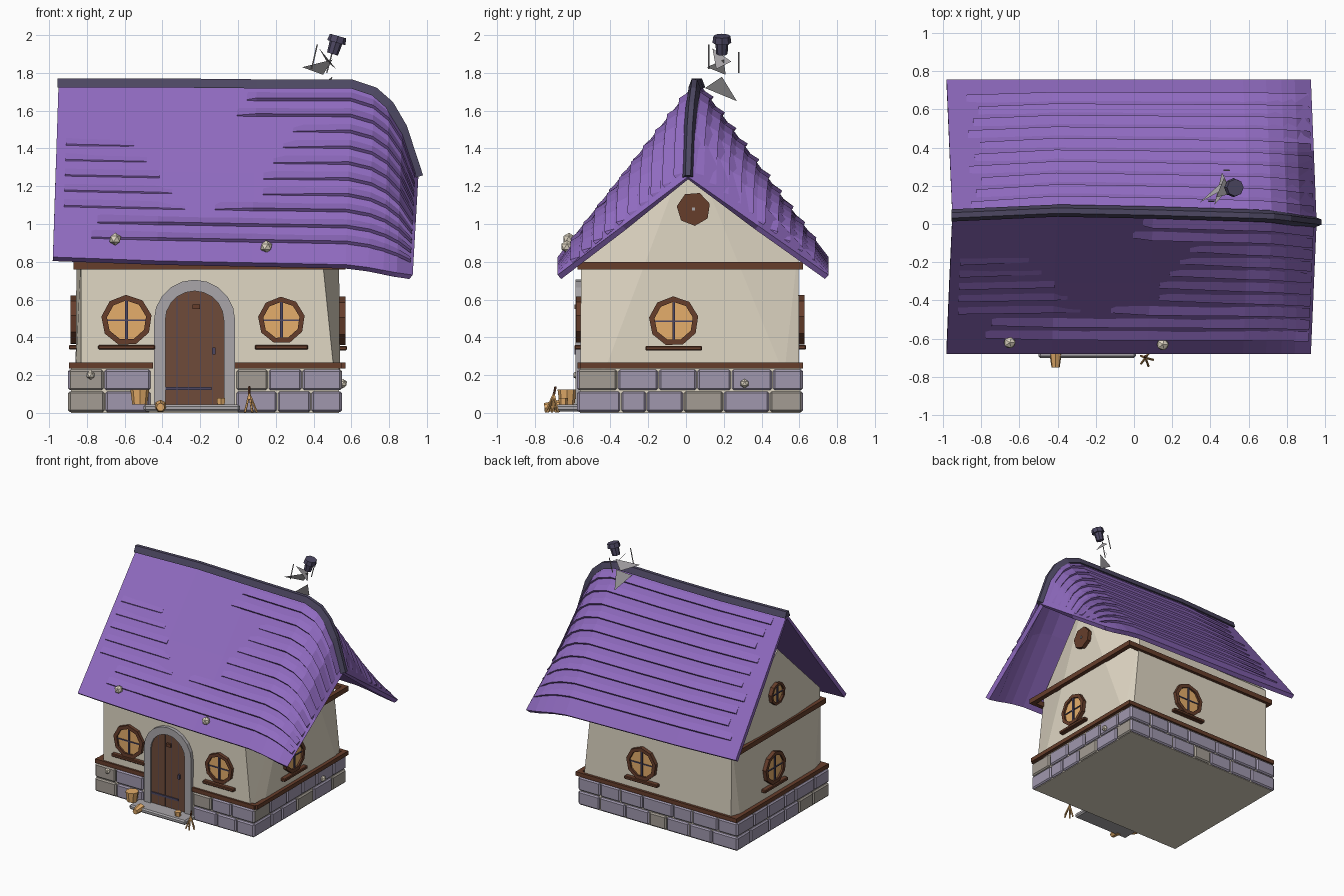
import bpy, bmesh, math, random
from mathutils import Matrix, Vector

if "Cube" in bpy.data.objects:
    bpy.data.objects.remove(bpy.data.objects["Cube"])
random.seed(4)

def mat(name, r, g, b):
    m = bpy.data.materials.new(name)
    m.diffuse_color = tuple((c / 255) ** 2.2 for c in (r, g, b)) + (1,)
    m.use_nodes = True
    m.node_tree.nodes["Principled BSDF"].inputs["Base Color"].default_value = m.diffuse_color
    return m

PURPLE = mat("roof purple", 142, 106, 190)
SLATE = mat("dark slate", 78, 73, 98)
CREAM = mat("cream plaster", 222, 213, 194)
WOOD = mat("brown timber", 102, 64, 47)
DOOR = mat("door brown", 110, 76, 60)
GOLD = mat("window gold", 228, 172, 106)
LILAC = mat("lilac stone", 158, 150, 172)
BEIGE = mat("beige stone", 162, 155, 146)
GREY = mat("grey stone", 168, 165, 168)

def mesh(name, verts, faces, *mats, M=None, fix=True):
    me = bpy.data.meshes.new(name)
    me.from_pydata([tuple(v) for v in verts], [], faces)
    if M:
        me.transform(M)
    if fix:
        bm = bmesh.new()
        bm.from_mesh(me)
        bmesh.ops.recalc_face_normals(bm, faces=bm.faces)
        bm.to_mesh(me)
        bm.free()
    for m in mats:
        me.materials.append(m)
    o = bpy.data.objects.new(name, me)
    bpy.context.collection.objects.link(o)
    return o

def bevel(o, w):
    b = o.modifiers.new("bevel", 'BEVEL')
    b.width, b.segments = w, 1
    return o

def box(name, lo, hi, m, w=0, M=None):
    v = [(x, y, z) for x in (lo[0], hi[0]) for y in (lo[1], hi[1]) for z in (lo[2], hi[2])]
    f = [(0, 1, 3, 2), (4, 6, 7, 5), (0, 4, 5, 1), (2, 3, 7, 6), (0, 2, 6, 4), (1, 5, 7, 3)]
    o = mesh(name, v, f, m, M=M)
    return bevel(o, w) if w else o

def plate(name, outline, y0, y1, m, M=None):
    n = len(outline)
    v = [(x, y, z) for y in (y0, y1) for x, z in outline]
    f = [tuple(range(n)), tuple(range(n, 2 * n))]
    f += [(i, (i + 1) % n, n + (i + 1) % n, n + i) for i in range(n)]
    return mesh(name, v, f, m, M=M)

def ring(name, outer, inner, y0, y1, m, M=None):
    n = len(outer)
    v = [(x, y, z) for loop, y in ((outer, y0), (outer, y1), (inner, y1), (inner, y0)) for x, z in loop]
    f = [(a * n + i, a * n + (i + 1) % n, (a + 1) % 4 * n + (i + 1) % n, (a + 1) % 4 * n + i)
         for a in range(4) for i in range(n)]
    return mesh(name, v, f, m, M=M)

def circle(r, n, turn=0.0):
    return [(r * math.cos(turn + i * math.tau / n), r * math.sin(turn + i * math.tau / n)) for i in range(n)]

# Plaster walls: hull with right corners that lean in towards the gable peak
bm = bmesh.new()
for s, xe, lean in ((-1, -0.86, 0.03), (1, 0.54, 0.1)):
    for p in ((xe, -0.44, 0.2), (xe, 0.52, 0.2), (xe - s * 0.03, -0.56, 0.2), (xe - s * 0.03, 0.6, 0.2),
              (xe - s * lean, -0.555, 0.88), (xe - s * lean, 0.595, 0.88), (xe - s * 0.01, 0.02, 1.42)):
        bm.verts.new(p)
bmesh.ops.convex_hull(bm, input=bm.verts)
walls = mesh("walls", [], [], CREAM)
bm.to_mesh(walls.data)
bm.free()

# Stone base with two courses of blocks
box("base_core", (-0.885, -0.56, 0), (0.535, 0.605, 0.24), CREAM)
bm = bmesh.new()
def stone(axis, a, b, face, z):
    c = [0, 0, z + 0.053]
    c[axis], c[1 - axis] = (a + b) / 2, face
    d = [0.06, 0.06, 0.11]
    d[axis] = b - a
    new = bmesh.ops.create_cube(bm, size=1, matrix=Matrix.Translation(c) @ Matrix.Diagonal((*d, 1)))
    idx = int(random.random() < 0.2)
    for f in {f for v in new['verts'] for f in v.link_faces}:
        f.material_index = idx
runs = [(0, -0.9, -0.46, -0.547), (0, -0.01, 0.55, -0.547), (0, -0.9, 0.55, 0.59),
        (1, -0.577, 0.62, -0.87), (1, -0.577, 0.62, 0.52)]
for axis, a, b, face in runs:
    for z in (0.006, 0.122):
        n = max(2, round((b - a) / 0.2))
        cuts = [a] + [a + (b - a) * (i + random.uniform(-.2, .2)) / n for i in range(1, n)] + [b]
        for p, q in zip(cuts, cuts[1:]):
            stone(axis, p + 0.003, q - 0.003, face, z)
stones = mesh("base_stones", [], [], LILAC, BEIGE)
bm.to_mesh(stones.data)
bm.free()
bevel(stones, 0.01)

# Timber bands
for nm, z0, z1, front in (("lower", 0.235, 0.268, ((-0.895, -0.45), (-0.02, 0.55))),
                          ("upper", 0.76, 0.8, ((-0.87, 0.57),))):
    for i, (a, b) in enumerate(front):
        box(f"{nm}_band_front_{i}", (a, -0.575, z0), (b, -0.54, z1), WOOD)
    box(nm + "_band_back", (-0.87, 0.585, z0), (0.555, 0.62, z1), WOOD)
    box(nm + "_band_left", (-0.892 if z0 < 0.5 else -0.872, -0.56, z0), (-0.84, 0.62, z1), WOOD)
    box(nm + "_band_right", (0.53, -0.56, z0), (0.568, 0.62, z1), WOOD)

# Round windows with sills
def window(name, x, y, z, turn, r, glass=True, sill=0.15):
    M = Matrix.Translation((x, y, z)) @ Matrix.Rotation(math.radians(turn), 4, 'Z')
    if not glass:
        plate(name + "_boss", circle(r, 7, 0.3), -0.03, 0.02, WOOD, M)
        box(name + "_stud", (-.008, -.037, -.008), (.008, -.025, .008), GREY, 0, M)
        return
    ring(name + "_frame", circle(r, 9, 0.2), circle(r * 0.78, 9, 0.2), -0.028, 0.02, WOOD, M)
    plate(name + "_pane", circle(r * 0.82, 9, 0.2), -0.013, 0.015, GOLD, M)
    k = r * 0.78
    box(name + "_bar_up", (-.007, -.022, -k), (.007, -.01, k), SLATE, 0, M)
    box(name + "_bar_across", (-k, -.02, -.004), (k, -.01, .004), SLATE, 0, M)
    if sill:
        box(name + "_sill", (-sill, -.036, -.155), (sill, .01, -.13), WOOD, .005, M)

window("front_left_window", -0.59, -0.555, 0.49, 0, 0.135)
window("front_right_window", 0.23, -0.555, 0.49, 0, 0.125, sill=0.14)
window("right_window", 0.54, -0.065, 0.485, 90, 0.132)
window("back_window", -0.03, 0.6, 0.49, 180, 0.135)
window("left_window", -0.86, 0.1, 0.49, -90, 0.132)
window("right_gable", 0.535, 0.04, 1.08, 90, 0.09, glass=False)
window("left_gable_window", -0.855, 0.06, 1.08, -90, 0.09, sill=0)

# Arched door, surround and step
def arch(w, spring, z0):
    top = [(-0.23 + w * math.cos(a * math.pi / 10), spring + w * math.sin(a * math.pi / 10)) for a in range(11)]
    return [(-0.23 + w, z0)] + top + [(-0.23 - w, z0)]
ring("door_surround", arch(0.215, 0.49, 0.03), arch(0.155, 0.49, 0.03), -0.585, -0.52, GREY)
plate("door", arch(0.16, 0.49, 0.03), -0.572, -0.53, DOOR)
for i in range(1, 5):
    x = -0.385 + i * 0.062
    h = 0.49 + math.sqrt(0.15 ** 2 - (x + 0.23) ** 2)
    box(f"plank_gap_{i}", (x - .0015, -.574, .04), (x + .0015, -.565, h), SLATE)
box("door_strap", (-.385, -.58, .122), (-.14, -.565, .138), SLATE)
box("door_handle", (-.135, -.59, .31), (-.12, -.565, .345), SLATE)
box("door_knocker", (-.24, -.59, .55), (-.2, -.565, .575), WOOD)
box("door_step", (-.5, -.7, .008), (.01, -.56, .045), GREY, .01)

# Roof: ridge and eave heights by x; t runs from ridge 0 to eave 1
XS = [-0.95, -0.4, 0.1, 0.6, 0.72, 0.8, 0.87, 0.955]
RZ = [1.745, 1.745, 1.74, 1.74, 1.70, 1.63, 1.51, 1.25]
RY = [.045, .07, .06, .045, .04, .03, .02, .01]
EZ = [.825, .805, .795, .785, .77, .755, .742, .73]

def interp(x, table):
    for i in range(len(XS) - 1):
        if x <= XS[i + 1]:
            k = (x - XS[i]) / (XS[i + 1] - XS[i])
            return table[i] + k * (table[i + 1] - table[i])
    return table[-1]

def roof_point(x, t, side, lift=0):
    eave = -0.68 if side < 0 else 0.755
    ry, rz = interp(x, RY), interp(x, RZ)
    return (x - 0.03 * t, ry + t * (eave - ry) + side * 0.79 * lift,
            rz + t * (interp(x, EZ) - rz) + 0.61 * lift)

rows = [(1, -1), (.5, -1), (0, 1), (.5, 1), (1, 1)]
v = [roof_point(x, t, s) for x in XS for t, s in rows]
f = [(i * 5 + j, i * 5 + 5 + j, i * 5 + 6 + j, i * 5 + 1 + j) for i in range(len(XS) - 1) for j in range(4)]
roof = mesh("roof", v, f, PURPLE, fix=False)
sol = roof.modifiers.new("thickness", 'SOLIDIFY')
sol.thickness, sol.offset = 0.034, -1

# Ridge cap swept along the drooping ridge
v, f = [], []
for i, x in enumerate(XS):
    a, b = max(i - 1, 0), min(i + 1, len(XS) - 1)
    n = Vector((RZ[a] - RZ[b], 0, XS[b] - XS[a])).normalized()
    for dy, h in ((-.032, -.022), (-.014, .026), (.014, .026), (.032, -.022)):
        v.append(Vector((x + (-.005 if i == 0 else 0), RY[i] + dy, RZ[i])) + n * h)
for i in range(len(XS) - 1):
    f += [(i * 4 + j, i * 4 + (j + 1) % 4, i * 4 + 4 + (j + 1) % 4, i * 4 + 4 + j) for j in range(4)]
f += [(0, 1, 2, 3), tuple(range(len(v) - 4, len(v)))]
mesh("ridge_cap", v, f, SLATE)

# Shingle courses: thin wedges lifted at the lower lip
def course(name, side, t, x0, x1, lift):
    xs = [x0] + [x for x in XS if x0 < x < x1] + [x1]
    v, f = [], []
    for k, x in enumerate(xs):
        h = lift * (0.25 if k in (0, len(xs) - 1) and abs(x) < 0.9 else 1)
        v += [roof_point(x, t - .05, side, -.002), roof_point(x, t, side, h), roof_point(x, t + .004, side, -.002)]
    for i in range(len(xs) - 1):
        f += [(i * 3 + j, i * 3 + (j + 1) % 3, i * 3 + 3 + (j + 1) % 3, i * 3 + 3 + j) for j in range(3)]
    mesh(name, v, f + [(0, 1, 2), tuple(range(len(v) - 3, len(v)))], PURPLE)
starts = [0.05, 0.0, 0.3, 0.25, 0.2, 0.15, 0.15, -0.1, -0.72, -0.75]
for k in range(10):
    t = 0.09 + k * 0.088
    course(f"front_course_{k}", -1, t, starts[k], 0.94, 0.02)
    if 2 < k < 8:
        course(f"front_left_course_{k}", -1, t, -0.9, -0.75 + k * 0.07, 0.008)
    course(f"back_course_{k}", 1, t, -0.85 + 0.03 * (k % 3), 0.94, 0.02)

# Chimney fragments and dark pot above the roof
mesh("chimney_shards", [(.34, .11, 1.83), (.5, .2, 1.87), (.45, .21, 1.79), (.42, .1, 1.72), (.5, .19, 1.78),
     (.46, .27, 1.65), (.52, .16, 1.82), (.43, .14, 1.93), (.47, .24, 1.86)],
     [(0, 1, 2), (3, 4, 5), (6, 7, 8)], GREY)
def bar(name, p, q, r, m, r2=None, sides=5):
    p, q = Vector(p), Vector(q)
    bm = bmesh.new()
    bmesh.ops.create_cone(bm, cap_ends=True, segments=sides, radius1=r, radius2=r if r2 is None else r2,
                          depth=(q - p).length)
    bm.transform(Matrix.Translation((p + q) / 2) @ (q - p).to_track_quat('Z', 'Y').to_matrix().to_4x4())
    o = mesh(name, [], [], m)
    bm.to_mesh(o.data)
    bm.free()
bar("chimney_edge_left", (.39, .12, 1.82), (.42, .12, 1.95), .004, GREY)
bar("chimney_edge_right", (.47, .28, 1.8), (.5, .28, 1.91), .004, GREY)
bar("chimney_pot", (.5, .19, 1.9), (.52, .19, 1.965), .03, SLATE, .035, 8)
bar("chimney_pot_rim", (.52, .19, 1.96), (.53, .19, 1.995), .05, SLATE, .045, 8)

# Pale tufts on the eave and base
for i, (x, y, z) in enumerate(((-.65, -.62, .92), (.15, -.63, .88), (-.78, -.575, .2), (.555, .31, .155))):
    bm = bmesh.new()
    bmesh.ops.create_icosphere(bm, subdivisions=1, radius=.034 if i < 2 else .025, matrix=Matrix.Translation((x, y, z)))
    o = mesh(f"tuft_{i}", [], [], CREAM)
    bm.to_mesh(o.data)
    bm.free()

# Doorstep bucket, ornaments and broom
bar("bucket", (-.52, -.63, .045), (-.52, -.63, .125), .04, GOLD, .05, 8)
bar("fallen_pot", (-.41, -.75, .03), (-.41, -.67, .035), .022, GOLD, .034, 7)
bar("small_pot", (-.09, -.65, .045), (-.09, -.65, .08), .022, GOLD, .026, 6)
for i in range(5):
    a = i * math.tau / 5
    bar(f"broom_twig_{i}", (.065 + .035 * math.cos(a), -.71 + .035 * math.sin(a), .003), (.06, -.7, .1), .006, GOLD)
bar("broom_handle", (.06, -.7, .09), (.06, -.69, .14), .007, WOOD)
